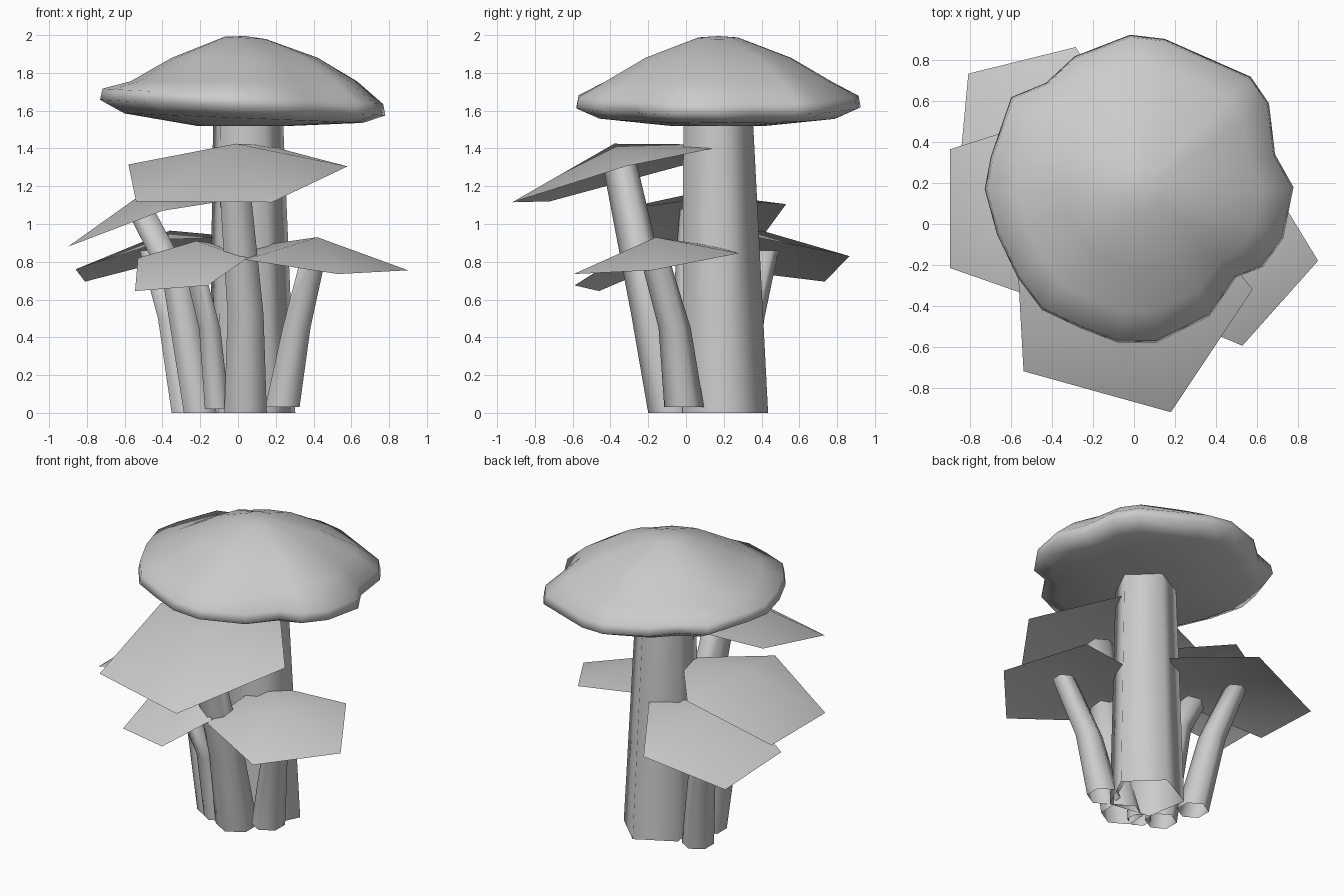
import bpy
import bmesh
from math import cos, sin, tau, radians
from mathutils import Vector

if "Cube" in bpy.data.objects:
    bpy.data.objects.remove(bpy.data.objects["Cube"], do_unlink=True)

# Single plain material
grey = bpy.data.materials.new("plain_grey")
grey.use_nodes = True
colour = (0.6, 0.6, 0.6, 1)
grey.diffuse_color = colour
grey.node_tree.nodes["Principled BSDF"].inputs["Base Color"].default_value = colour


def finish(bm, name, smooth_angle):
    """Turn a bmesh into a named, smooth-shaded object."""
    mesh = bpy.data.meshes.new(name)
    bm.to_mesh(mesh)
    bm.free()
    mesh.materials.append(grey)
    obj = bpy.data.objects.new(name, mesh)
    bpy.context.collection.objects.link(obj)
    bpy.ops.object.select_all(action="DESELECT")
    bpy.context.view_layer.objects.active = obj
    obj.select_set(True)
    bpy.ops.object.shade_smooth_by_angle(angle=radians(smooth_angle))


def bridge(bm, lower, upper):
    """Join two rings of equal length with quads."""
    count = len(lower)
    for i in range(count):
        j = (i + 1) % count
        bm.faces.new((lower[i], lower[j], upper[j], upper[i]))


def fan(bm, ring, centre):
    """Close a ring with triangles around a centre point."""
    tip = bm.verts.new(centre)
    for i, vert in enumerate(ring):
        bm.faces.new((vert, ring[(i + 1) % len(ring)], tip))


def stem(name, path, radii, sides, turn):
    """Bent tapered tube, open at the foot and closed at the top."""
    bm = bmesh.new()
    rings = []
    for point, radius in zip(path, radii):
        ring = []
        for i in range(sides):
            angle = tau * i / sides + radians(turn)
            offset = Vector((cos(angle), sin(angle), 0)) * radius
            ring.append(bm.verts.new(Vector(point) + offset))
        rings.append(ring)
    for lower, upper in zip(rings, rings[1:]):
        bridge(bm, lower, upper)
    bm.faces.new(rings[-1])
    finish(bm, name, 80)


def leaf_cap(name, apex, corners):
    """Thin five-sided cap made of one shallow fan, facing upwards."""
    bm = bmesh.new()
    fan(bm, [bm.verts.new(c) for c in corners], apex)
    for face in bm.faces:
        face.normal_update()
        if face.normal.z < 0:
            face.normal_flip()
    finish(bm, name, 60)


def large_cap(name, centre, outline, profile, top, bottom):
    """Closed cap: an uneven outline scaled through a side profile."""
    bm = bmesh.new()
    rings = []
    for scale, height, tilt in profile:
        ring = []
        for x, y in outline:
            # inner rings become rounder than the ragged rim
            offset = Vector((x, y)) - Vector(centre)
            rounded = offset.normalized() * 0.73
            offset = rounded.lerp(offset, scale) * scale
            ring.append(bm.verts.new((centre[0] + offset.x, centre[1] + offset.y,
                                      height - tilt * offset.x)))
        rings.append(ring)
    for lower, upper in zip(rings, rings[1:]):
        bridge(bm, lower, upper)
    fan(bm, rings[0], (*centre, bottom))
    fan(bm, rings[-1], (*centre, top))
    bmesh.ops.recalc_face_normals(bm, faces=bm.faces[:])
    finish(bm, name, 120)


# Large mushroom in the middle
stem("main_stem", [(0.065, 0.195, 0), (0.045, 0.16, 1.54)], (0.242, 0.197), 5, 10)
rim = [(-0.02, 0.925), (0.15, 0.905), (0.57, 0.72), (0.66, 0.59), (0.69, 0.34),
       (0.78, 0.18), (0.73, -0.07), (0.63, -0.21), (0.5, -0.26), (0.37, -0.45),
       (0.11, -0.58), (-0.08, -0.58), (-0.26, -0.51), (-0.45, -0.42),
       (-0.57, -0.26), (-0.67, -0.05), (-0.73, 0.17), (-0.7, 0.33),
       (-0.6, 0.62), (-0.43, 0.69), (-0.29, 0.82)]
# scale, height and sideways tilt of each ring
cap_profile = [(0.35, 1.52, 0), (0.84, 1.56, 0.04), (1, 1.615, 0.055),
               (0.985, 1.675, 0.055), (0.8, 1.755, 0), (0.52, 1.88, 0),
               (0.15, 1.985, 0.06)]
large_cap("main_cap", (0.04, 0.17), rim, cap_profile, 1.995, 1.515)

# Small mushrooms around it: stem path and radii, then cap apex and corners
small = {
    "front": ([(0.04, -0.07, 0), (0.04, -0.18, 0.52), (-0.03, -0.36, 1.36)],
              (0.13, 0.11, 0.09),
              (-0.01, -0.38, 1.425),
              [(-0.58, 0, 1.315), (-0.54, -0.72, 1.12), (0.18, -0.92, 1.115),
               (0.58, -0.32, 1.305), (0.14, 0.24, 1.42)]),
    "left": ([(0.235, -0.01, 0.03), (0.31, -0.06, 0.45), (0.41, -0.18, 0.87)],
             (0.105, 0.085, 0.075),
             (0.42, -0.16, 0.93),
             [(0.9, -0.18, 0.755), (0.53, -0.595, 0.735), (0.04, -0.39, 0.81),
              (0.07, 0.165, 0.88), (0.62, 0.28, 0.845)]),
    "right_front": ([(-0.11, -0.08, 0.02), (-0.15, -0.12, 0.45), (-0.25, -0.24, 0.83)],
                    (0.075, 0.065, 0.06),
                    (-0.22, -0.22, 0.91),
                    [(-0.545, -0.46, 0.645), (-0.16, -0.59, 0.675), (0.05, -0.36, 0.82),
                     (-0.15, 0.07, 0.9), (-0.53, -0.05, 0.82)]),
    "right_high": ([(-0.2, 0.02, 0), (-0.32, 0.03, 0.7), (-0.52, 0.05, 1.08)],
                   (0.1, 0.09, 0.085),
                   (-0.5, 0.05, 1.165),
                   [(-0.9, -0.215, 0.88), (-0.9, 0.365, 0.88), (-0.38, 0.53, 1.105),
                    (-0.02, 0.07, 1.13), (-0.4, -0.39, 1.07)]),
    "back": ([(-0.265, 0.25, 0), (-0.35, 0.33, 0.5), (-0.46, 0.42, 0.86)],
             (0.1, 0.085, 0.07),
             (-0.36, 0.4, 0.965),
             [(-0.81, 0.735, 0.695), (-0.285, 0.865, 0.83), (0.02, 0.37, 0.93),
              (-0.36, -0.01, 0.92), (-0.86, 0.2, 0.76)]),
}
for label, (path, radii, apex, corners) in small.items():
    stem(label + "_stem", path, radii, 6, 90)
    leaf_cap(label + "_cap", apex, corners)
